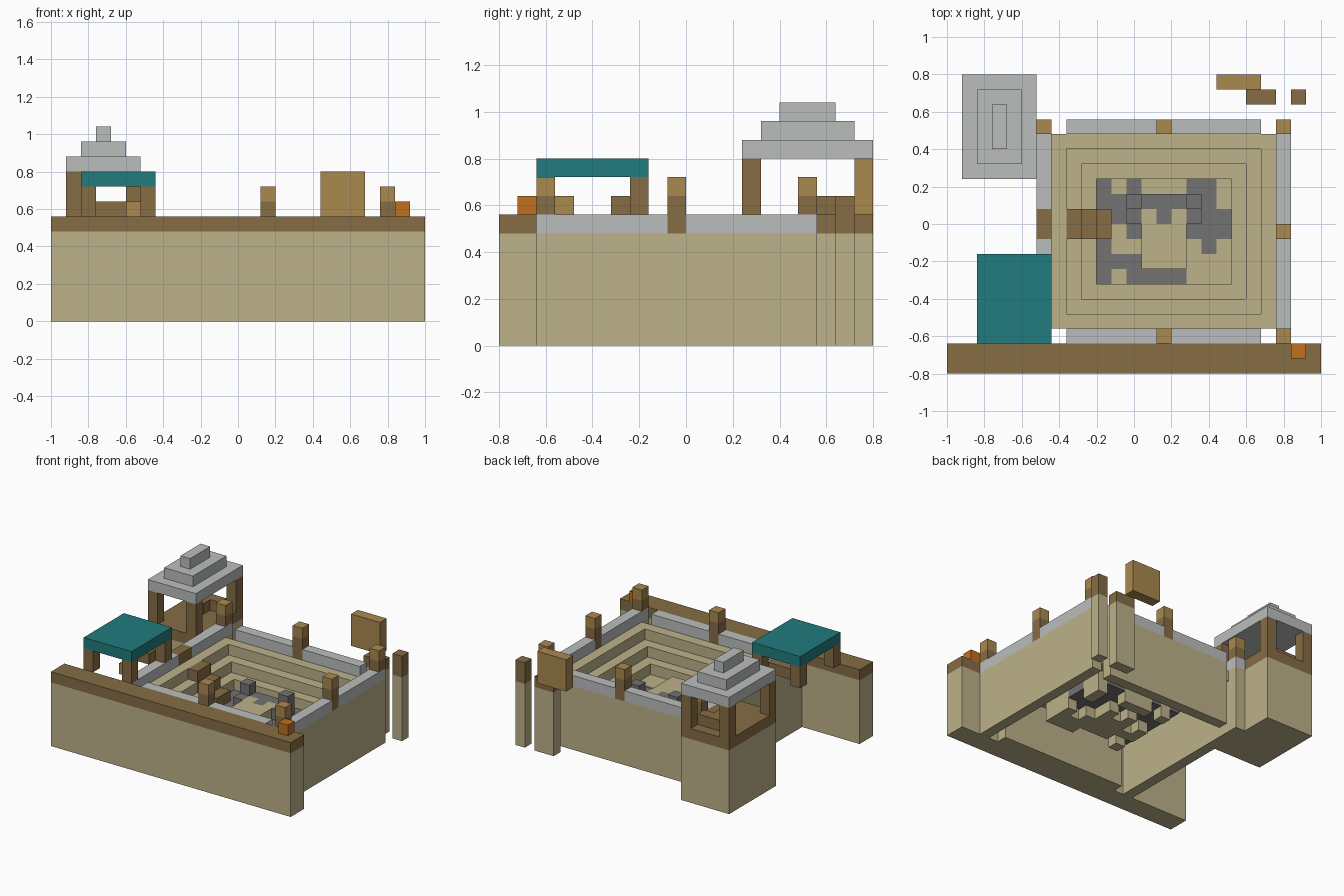
import bpy, bmesh

V = 0.08  # side of one block

old = bpy.data.objects.get("Cube")
if old:
    bpy.data.objects.remove(old, do_unlink=True)


def material(name, r, g, b):
    m = bpy.data.materials.new(name)
    m.use_nodes = True
    m.diffuse_color = (r, g, b, 1)
    m.node_tree.nodes["Principled BSDF"].inputs["Base Color"].default_value = (r, g, b, 1)
    return m


SAND = material("sand", 0.51, 0.445, 0.255)
BROWN = material("dark wood", 0.24, 0.153, 0.06)
LIGHT = material("light wood", 0.40, 0.25, 0.08)
STONE = material("pale stone", 0.50, 0.51, 0.51)
DARK = material("dark stone", 0.17, 0.17, 0.17)
TEAL = material("teal cloth", 0.015, 0.20, 0.21)
ORANGE = material("orange", 0.53, 0.16, 0.015)


def build(name, mat, boxes):
    """One object from boxes (x0, x1, y0, y1, z0, z1)."""
    bm = bmesh.new()
    for x0, x1, y0, y1, z0, z1 in boxes:
        verts = bmesh.ops.create_cube(bm, size=1)["verts"]
        for v in verts:
            v.co.x = x1 if v.co.x > 0 else x0
            v.co.y = y1 if v.co.y > 0 else y0
            v.co.z = z1 if v.co.z > 0 else z0
    mesh = bpy.data.meshes.new(name)
    bm.to_mesh(mesh)
    bm.free()
    mesh.materials.append(mat)
    ob = bpy.data.objects.new(name, mesh)
    bpy.context.collection.objects.link(ob)
    return ob


def block(name, mat, *box):
    return build(name, mat, [box])


def layered(name, x0, x1, y0, y1, top):
    """Sand body with a band of another material on top."""
    block(name + "_body", SAND, x0, x1, y0, y1, 0, 0.48)
    block(name + "_cap", top, x0, x1, y0, y1, 0.48, 0.56)


# Front wall with its small lamp
layered("front_wall", -1, 1, -0.8, -0.64, BROWN)
block("lamp", ORANGE, 0.84, 0.92, -0.72, -0.64, 0.56, 0.64)

# Thin walls round the pit, with split caps where the middle posts stand
for name, y in (("pit_front", -0.64), ("pit_back", 0.48)):
    block(name + "_wall", SAND, -0.36, 0.68, y, y + V, 0, 0.48)
    build(name + "_cap", STONE, [(-0.36, 0.12, y, y + V, 0.48, 0.56),
                                 (0.20, 0.68, y, y + V, 0.48, 0.56)])
for name, x, gap in (("pit_right", -0.52, 0.08), ("pit_left", 0.76, 0.0)):
    block(name + "_wall", SAND, x, x + V, -0.64, 0.56, 0, 0.48)
    build(name + "_cap", STONE, [(x, x + V, -0.64, -0.08, 0.48, 0.56),
                                 (x, x + V, gap, 0.56, 0.48, 0.56)])

# Posts on the pit walls
posts = [(-0.52, 0.48, 0.56), (0.76, 0.48, 0.56), (0.76, -0.64, 0.56),
         (0.12, 0.48, 0.48), (0.12, -0.64, 0.48), (0.76, -0.08, 0.48)]
build("post_bases", BROWN, [(x, x + V, y, y + V, z, 0.64) for x, y, z in posts])
build("post_tops", LIGHT, [(x, x + V, y, y + V, 0.64, 0.72) for x, y, z in posts])

# Terraces stepping down to the floor
for i in range(3):
    d = i * V
    x0, x1, y0, y1 = -0.44 + d, 0.76 - d, -0.56 + d, 0.48 - d
    z0, z1 = 0.40 - d, 0.48 - d
    build("terrace_%d" % (i + 1), SAND, [
        (x0, x1, y0, y0 + V, z0, z1), (x0, x1, y1 - V, y1, z0, z1),
        (x0, x0 + V, y0 + V, y1 - V, z0, z1), (x1 - V, x1, y0 + V, y1 - V, z0, z1)])

# Pit floor of sand and dark stone blocks
pattern = ["#.#...##.",
           "########.",
           "###.#.###",
           "#.#...###",
           "#......#.",
           "###......",
           "#.####..."]
cells = {"#": [], ".": []}
for r, row in enumerate(pattern):
    for c, kind in enumerate(row):
        x, y = -0.20 + c * V, 0.16 - r * V
        z = 0.16 if kind == "#" else 0.08
        cells[kind].append((x, x + V, y, y + V, z, 0.24))
build("floor_stone", DARK, cells["#"])
build("floor_sand", SAND, cells["."])

# Raised platform with a stone seat behind it
build("platform", SAND, [(0.04, 0.28, -0.24, 0, 0.24, 0.32),
                         (0.04, 0.12, 0, 0.08, 0.24, 0.32),
                         (0.20, 0.28, 0, 0.08, 0.24, 0.32)])
build("seat", DARK, [(-0.04, 0.36, 0.08, 0.16, 0.24, 0.32),
                     (0.12, 0.20, 0, 0.08, 0.24, 0.32)]
      + [(x, x + V, 0, 0.08, 0.24, 0.32) for x in (-0.04, 0.28)]
      + [(x, x + V, 0.08, 0.16, 0.32, 0.40) for x in (-0.04, 0.28)])

# Stairs into the pit
block("stair_top", BROWN, -0.52, -0.44, -0.08, 0.08, 0.48, 0.56)
build("stairs", BROWN, [(-0.36 + i * V, -0.28 + i * V, -0.08, 0.08,
                         0.40 - i * V, 0.48 - i * V) for i in range(3)])

# Tower with a stepped roof
layered("tower", -0.92, -0.52, 0.24, 0.80, BROWN)
build("tower_posts", BROWN, [(x, x + V, y, y + V, 0.56, 0.80)
                             for x in (-0.92, -0.60) for y in (0.24, 0.72)])
build("tower_bench", BROWN, [(-0.84, -0.60, 0.64, 0.72, 0.56, 0.64),
                             (-0.76, -0.68, 0.56, 0.64, 0.56, 0.64)])
build("tower_roof", STONE, [(-0.92 + i * V, -0.52 - i * V, 0.24 + i * V, 0.80 - i * V,
                             0.80 + i * V, 0.88 + i * V) for i in range(3)])

# Market stall
block("stall_roof", TEAL, -0.84, -0.44, -0.64, -0.16, 0.72, 0.80)
build("stall_posts", BROWN, [(x, x + V, y, y + V, 0.56, 0.72)
                             for x in (-0.84, -0.52) for y in (-0.64, -0.24)])
block("stall_counter", BROWN, -0.76, -0.52, -0.32, -0.24, 0.56, 0.64)
block("stall_crate", LIGHT, -0.60, -0.52, -0.56, -0.48, 0.56, 0.64)

# Sign board and the columns behind the pit
layered("sign_column", 0.60, 0.76, 0.64, 0.72, BROWN)
layered("back_column", 0.84, 0.92, 0.64, 0.72, BROWN)
block("back_column_top", BROWN, 0.84, 0.92, 0.64, 0.72, 0.56, 0.64)
block("sign_board", LIGHT, 0.44, 0.68, 0.72, 0.80, 0.56, 0.80)
